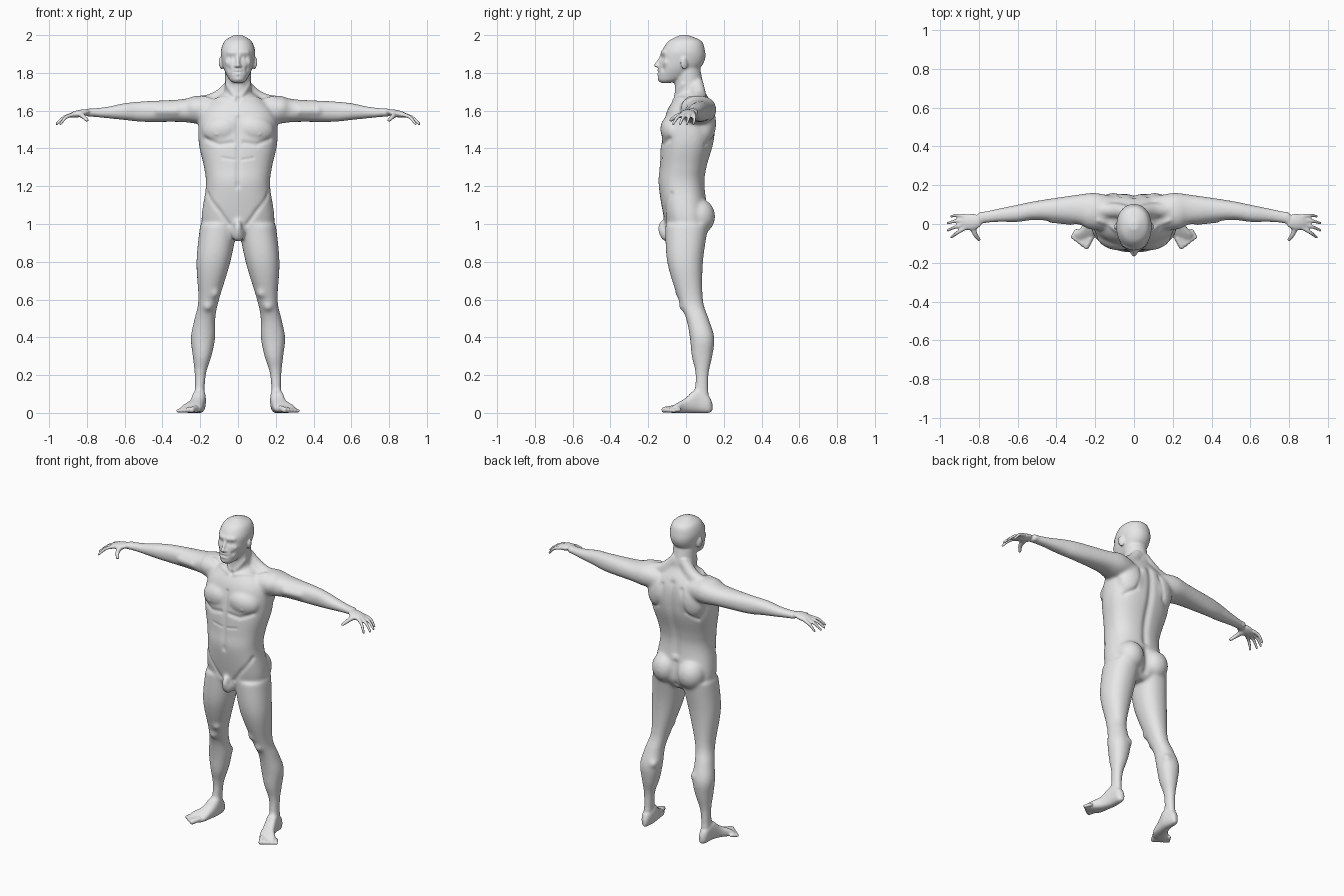
import bpy
import bmesh
import math
from mathutils import Vector, Matrix, Euler
from mathutils.bvhtree import BVHTree
from mathutils.geometry import intersect_point_line
from mathutils.kdtree import KDTree

start_cube = bpy.data.objects.get("Cube")
if start_cube:
    bpy.data.objects.remove(start_cube, do_unlink=True)

SHOULDER = 1.6                              # height of the arm axis
FRONT, BACK = -1, 1                         # side a detail is worked from
FINE, MEDIUM, BROAD = .007, .013, .022      # detail brush sizes
PRESS, RAISE = -.5, .45                     # detail depth relative to size
bm = bmesh.new()

# How a section (along, first side, second side) maps to x, y, z
PLACE = {
    "across": lambda along, a, b: (along, a, SHOULDER + b),
    "forward": lambda along, a, b: (a, along, b),
    "upward": lambda along, a, b: (a, b, along),
}


def spline_rows(rows, steps):
    """Smoothly interpolate between the given rows of numbers."""
    result = []
    for i in range(len(rows) - 1):
        before = rows[max(i - 1, 0)]
        after = rows[min(i + 2, len(rows) - 1)]
        for step in range(steps):
            t = step / steps
            result.append([
                q + t * (r - p) / 2 + t * t * (p - 2.5 * q + 2 * r - s / 2)
                + t ** 3 * (1.5 * (q - r) + (s - p) / 2)
                for p, q, r, s in zip(before, rows[i], rows[i + 1], after)])
    result.append(rows[-1])
    return result


def loft(direction, rows, power=2.2, sides=40):
    """Skin rounded sections; a row is position, low/high, low/high."""
    rings = []
    for along, a_low, a_high, b_low, b_high in spline_rows(rows, steps=6):
        ring = []
        for k in range(sides):
            angle = math.tau * k / sides
            c, s = math.cos(angle), math.sin(angle)
            c = math.copysign(abs(c) ** (2 / power), c)
            s = math.copysign(abs(s) ** (2 / power), s)
            a = (a_low + a_high) / 2 + c * (a_high - a_low) / 2
            b = (b_low + b_high) / 2 + s * (b_high - b_low) / 2
            ring.append(bm.verts.new(PLACE[direction](along, a, b)))
        rings.append(ring)
    for lower, upper in zip(rings, rings[1:]):
        for k in range(sides):
            following = (k + 1) % sides
            bm.faces.new((lower[k], lower[following], upper[following], upper[k]))
    bm.faces.new(rings[0])
    bm.faces.new(rings[-1])


def loft_centred(rows, power):
    """Upright loft that is the same on both sides of the middle."""
    loft("upward", [(z, -half, half, front, back) for z, half, front, back in rows], power)


def ball(center, size, turn=(0, 0, 0)):
    """Ellipsoid mass."""
    matrix = Matrix.LocRotScale(Vector(center), Euler(turn), Vector(size))
    bmesh.ops.create_icosphere(bm, subdivisions=3, radius=1, matrix=matrix)


def tube(*points):
    """Round tapered limb through points of x, y, z, radius."""
    for x, y, z, radius in spline_rows(points, steps=7):
        ball((x, y, z), (radius, radius, radius))


# Leg, from ankle to hip
loft("upward", [
    (.05, .18, .23, .04, .12), (.2, .17, .23, .05, .12), (.3, .14, .24, .03, .14),
    (.4, .12, .25, .02, .15), (.5, .12, .23, 0, .12), (.6, .1, .21, -.04, .09),
    (.8, .04, .22, -.1, .09), (1, 0, .2, -.11, .12),
])

# Foot, from heel to ball, and toes
loft("forward", [
    (.14, .19, .21, .01, .05), (.12, .18, .23, 0, .09), (.06, .17, .24, 0, .13),
    (0, .18, .26, 0, .08), (-.05, .19, .3, 0, .05), (-.08, .21, .3, 0, .03),
], power=2.5)
for toe in range(5):
    base = Vector((.225 + toe * .018, -.075 + toe * .01))
    tip = Vector((.245 + toe * .018, -.115 + toe * .012))
    radius = .016 - toe * .0013
    tube((*base, radius * 1.5, radius), (*tip, radius, radius))

# Arm, from shoulder to wrist
loft("across", [
    (.1, -.03, .14, -.06, .06), (.2, -.03, .16, -.07, .08), (.3, 0, .15, -.06, .06),
    (.5, .02, .12, -.06, .05), (.6, .01, .1, -.05, .04), (.7, .01, .08, -.04, .02),
    (.8, 0, .06, -.03, .01),
])

# Palm, four fingers and thumb
ball((.84, .01, 1.585), (.06, .043, .019), (0, .2, -.1))
for finger in range(4):
    reach = .01 if finger in (1, 2) else 0
    tube((.87, .04 - finger * .02, 1.58, .012),
         (.91 + reach, .045 - finger * .03, 1.565, .01),
         (.94 + reach * 2, .04 - finger * .036, 1.53, .008))
tube((.83, -.01, 1.58, .017), (.82, -.05, 1.57, .013), (.8, -.08, 1.55, .01))

# Muscle masses: chest, shoulder, shoulder blade, buttock
ball((.095, -.075, 1.5), (.1, .06, .075), (0, .2, .2))
ball((.215, .06, 1.61), (.08, .09, .07))
ball((.11, .1, 1.53), (.085, .06, .11), (0, -.2, -.15))
ball((.09, .07, 1.04), (.085, .085, .095))
# Neck-to-shoulder slope
tube((.03, .06, 1.74, .035), (.1, .07, 1.67, .04), (.2, .07, 1.64, .035))
# Ear and nostril wing
ball((.09, -.01, 1.85), (.01, .02, .033), (.15, .1, .35))
ball((.01, -.147, 1.836), (.01, .012, .008))

# Mirror everything so far to the right side
side = bm.verts[:] + bm.edges[:] + bm.faces[:]
copied = bmesh.ops.duplicate(bm, geom=side)["geom"]
bmesh.ops.scale(bm, vec=(-1, 1, 1),
                verts=[v for v in copied if isinstance(v, bmesh.types.BMVert)])

# Torso, neck and head
loft_centred([
    (.92, .09, -.08, .07), (1, .19, -.11, .12), (1.2, .17, -.145, .1),
    (1.3, .18, -.14, .11), (1.45, .21, -.13, .15), (1.6, .19, -.1, .15),
    (1.7, .07, -.03, .1),
], power=2.4)
loft_centred([(1.6, .09, -.06, .13), (1.7, .07, -.06, .1), (1.85, .07, -.06, .07)], power=2)
loft_centred([
    (1.745, .03, -.14, -.09), (1.77, .05, -.15, 0), (1.82, .075, -.147, .07),
    (1.87, .087, -.137, .1), (1.92, .09, -.125, .1), (1.97, .07, -.09, .08),
    (2, .02, -.03, .01),
], power=2.15)

# Groin and nose
ball((0, -.1, .95), (.036, .04, .045))
ball((0, -.12, .975), (.022, .03, .05))
tube((0, -.127, 1.89, .01), (0, -.145, 1.86, .01), (0, -.159, 1.84, .011))

# Fuse the masses into one skin
bmesh.ops.recalc_face_normals(bm, faces=bm.faces)
mesh = bpy.data.meshes.new("body masses")
bm.to_mesh(mesh)
body = bpy.data.objects.new("body", mesh)
bpy.context.collection.objects.link(body)
fuse = body.modifiers.new("fuse", "REMESH")
fuse.mode = "VOXEL"
fuse.voxel_size = .0055
bpy.context.view_layer.update()
graph = bpy.context.evaluated_depsgraph_get()
skin = bpy.data.meshes.new_from_object(body.evaluated_get(graph))
body.modifiers.clear()
body.data = skin
bm.clear()
bm.from_mesh(skin)


def relax(verts, times):
    for _ in range(times):
        bmesh.ops.smooth_vert(bm, verts=verts, factor=.5, use_axis_x=True,
                              use_axis_y=True, use_axis_z=True)


def is_broad(co):
    """True away from the head, hands and feet."""
    return co.z > .11 and abs(co.x) < .78 and not (co.z > 1.76 and abs(co.x) < .13)


relax([v for v in bm.verts if is_broad(v.co)], times=22)
relax(bm.verts[:], times=2)
bm.normal_update()
bm.verts.ensure_lookup_table()
surface = BVHTree.FromBMesh(bm)
tree = KDTree(len(bm.verts))
for v in bm.verts:
    tree.insert(v.co, v.index)
tree.balance()
moves = {}


def stroke(facing, action, radius, *points):
    """Raise or press the skin along a path of x, z points, on both sides."""
    for sign in ((1, -1) if any(x for x, z in points) else (1,)):
        hits = [surface.ray_cast(Vector((sign * x, facing, z)), Vector((0, -facing, 0)))[0]
                for x, z in points]
        path = [hit for hit in hits if hit]
        if len(path) == 1:
            path.append(path[0] + Vector((0, 0, radius / 10)))
        strength = {}
        for a, b in zip(path, path[1:]):
            reach = (b - a).length / 2 + radius * 2
            for co, index, _ in tree.find_range((a + b) / 2, reach):
                t = intersect_point_line(co, a, b)[1]
                gap = (co - a.lerp(b, min(max(t, 0), 1))).length / radius
                strength[index] = max(strength.get(index, 0), math.exp(-gap * gap))
        for index, amount in strength.items():
            shift = bm.verts[index].normal * (amount * action * radius)
            moves[index] = moves.get(index, Vector()) + shift


# Back: spine, buttock cleft, shoulder blade edge, calf
stroke(BACK, PRESS, BROAD, (0, 1.62), (0, 1.45), (0, 1.3), (0, 1.16))
stroke(BACK, PRESS, BROAD, (0, 1.1), (0, 1.03), (0, .96))
stroke(BACK, PRESS, MEDIUM, (.07, 1.6), (.1, 1.46), (.16, 1.42))
stroke(BACK, RAISE, BROAD, (.14, .42))
# Chest and belly: midline, chest fold, belly row, navel, groin line
stroke(FRONT, PRESS, MEDIUM, (0, 1.56), (0, 1.4), (0, 1.22))
stroke(FRONT, PRESS, MEDIUM, (.03, 1.43), (.1, 1.42), (.17, 1.45))
stroke(FRONT, PRESS, FINE, (.02, 1.34), (.08, 1.35))
stroke(FRONT, PRESS, MEDIUM, (0, 1.2))
stroke(FRONT, PRESS, MEDIUM, (.16, 1.16), (.1, 1.07), (.05, 1))
stroke(FRONT, RAISE, FINE, (.115, 1.475))
# Collar bone, throat hollow and neck cord
stroke(FRONT, RAISE, MEDIUM, (.02, 1.655), (.1, 1.665), (.18, 1.67))
stroke(FRONT, PRESS, MEDIUM, (0, 1.66))
stroke(FRONT, RAISE, MEDIUM, (.015, 1.675), (.06, 1.74))
# Upper arm, thigh and kneecap
stroke(FRONT, RAISE, BROAD, (.33, 1.6), (.42, 1.6))
stroke(FRONT, RAISE, BROAD, (.12, .63))
stroke(FRONT, RAISE, BROAD, (.16, .56))
# Face: sockets, eyes, brows, cheeks, lips and mouth
stroke(FRONT, PRESS, MEDIUM, (.025, 1.88), (.042, 1.88))
stroke(FRONT, RAISE, FINE, (.033, 1.88))
stroke(FRONT, RAISE, MEDIUM, (.015, 1.908), (.05, 1.908))
stroke(FRONT, RAISE, MEDIUM, (.06, 1.855))
stroke(FRONT, PRESS, MEDIUM, (.05, 1.82))
for lip in (1.795, 1.812):
    stroke(FRONT, RAISE, FINE, (0, lip), (.015, lip))
stroke(FRONT, PRESS, FINE, (0, 1.804), (.023, 1.803))
stroke(FRONT, PRESS, FINE, (0, 1.78))

for index, shift in moves.items():
    bm.verts[index].co += shift
relax(bm.verts[:], times=1)
for face in bm.faces:
    face.smooth = True
bm.to_mesh(skin)
bm.free()

# Single plain colour
grey = bpy.data.materials.new("light grey")
grey.use_nodes = True
grey.diffuse_color = (.8, .8, .8, 1)
shader = grey.node_tree.nodes["Principled BSDF"]
shader.inputs["Base Color"].default_value = grey.diffuse_color
skin.materials.clear()
skin.materials.append(grey)
skin.name = "body"
